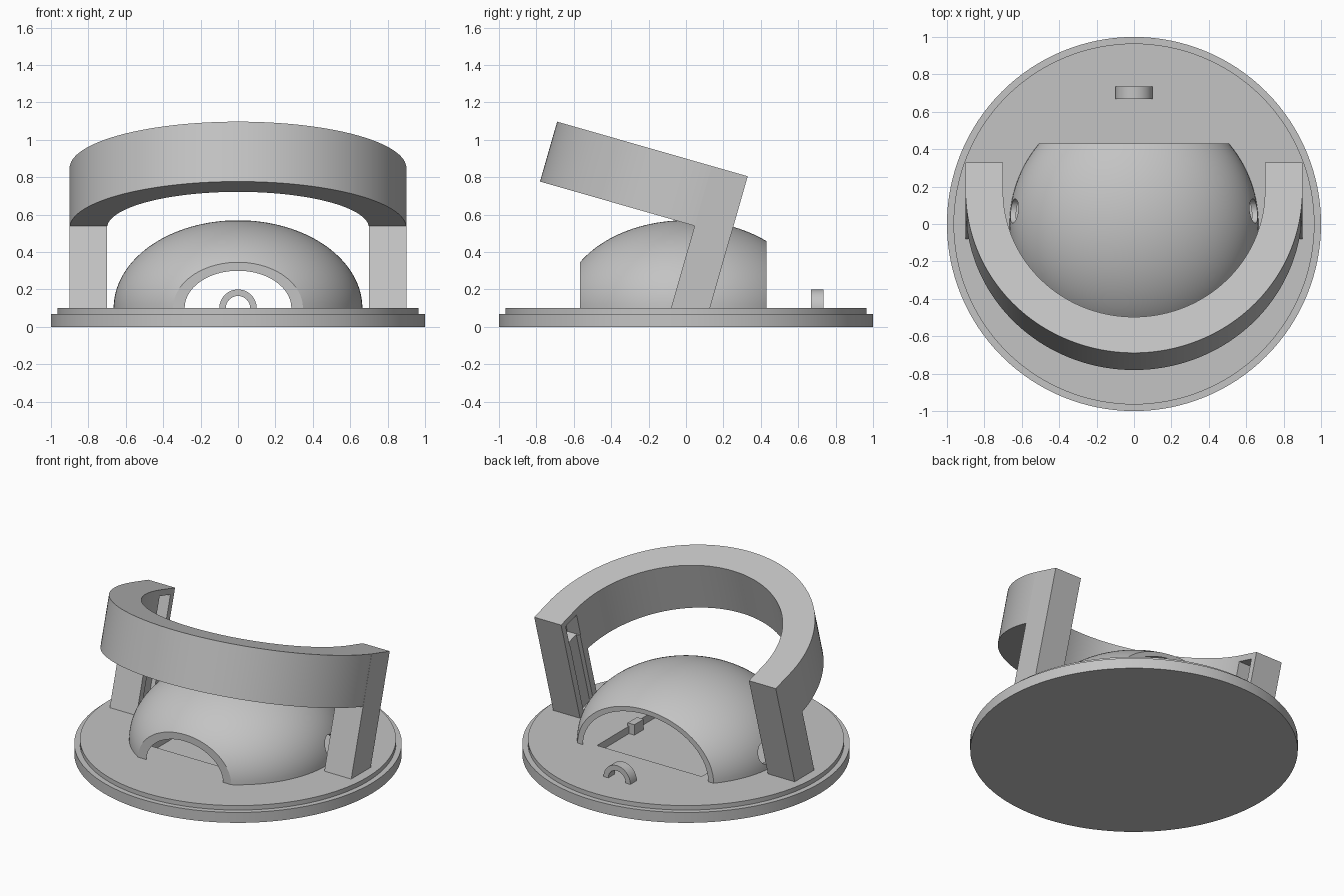
import bpy, bmesh
from math import sin, cos, pi, radians
from mathutils import Matrix, Vector

if "Cube" in bpy.data.objects:
    bpy.data.objects.remove(bpy.data.objects["Cube"])

grey = bpy.data.materials.new("plain grey")
grey.use_nodes = True
grey.diffuse_color = (0.55, 0.55, 0.55, 1)
grey.node_tree.nodes["Principled BSDF"].inputs["Base Color"].default_value = (0.55, 0.55, 0.55, 1)


def finish(name, bm, matrix=None):
    bmesh.ops.recalc_face_normals(bm, faces=bm.faces[:])
    mesh = bpy.data.meshes.new(name)
    bm.to_mesh(mesh)
    bm.free()
    mesh.materials.append(grey)
    ob = bpy.data.objects.new(name, mesh)
    bpy.context.collection.objects.link(ob)
    if matrix:
        ob.matrix_world = matrix
    return ob


def box(name, lo, hi, matrix=None):
    bm = bmesh.new()
    bmesh.ops.create_cube(bm, size=1)
    for v in bm.verts:
        v.co = Vector([a + (b - a) * (c + 0.5) for a, b, c in zip(lo, hi, v.co)])
    return finish(name, bm, matrix)


def lathe(name, profile, steps=128):
    bm = bmesh.new()
    verts = [bm.verts.new((r, 0, z)) for r, z in profile]
    edges = [bm.edges.new(pair) for pair in zip(verts, verts[1:])]
    bmesh.ops.spin(bm, geom=verts + edges, cent=(0, 0, 0), axis=(0, 0, 1),
                   angle=2 * pi, steps=steps, use_merge=True)
    bmesh.ops.remove_doubles(bm, verts=bm.verts[:], dist=1e-5)
    return finish(name, bm)


def half_ring(name, outer, inner, depth, matrix, steps):
    """Half ring over +y in its own xy plane, extruded along z."""
    bm = bmesh.new()
    arc = [pi * i / steps for i in range(steps + 1)]
    points = [(outer * cos(a), outer * sin(a), 0) for a in arc]
    points += [(inner * cos(a), inner * sin(a), 0) for a in reversed(arc)]
    face = bm.faces.new([bm.verts.new(p) for p in points])
    new = bmesh.ops.extrude_face_region(bm, geom=[face])["geom"]
    bmesh.ops.translate(bm, verts=[v for v in new if isinstance(v, bmesh.types.BMVert)],
                        vec=(0, 0, depth))
    return finish(name, bm, matrix)


def combine(ob, other, operation):
    bpy.context.view_layer.update()
    mod = ob.modifiers.new("combine", "BOOLEAN")
    mod.operation, mod.solver, mod.object = operation, "EXACT", other
    bpy.context.view_layer.objects.active = ob
    bpy.ops.object.modifier_apply(modifier=mod.name)
    bpy.data.objects.remove(other)


# Stepped round base with a square recess under the dome
base = lathe("base", [(0, 0), (1, 0), (1, 0.07), (0.965, 0.07), (0.965, 0.1), (0, 0.1)])
combine(base, box("recess_cutter", (-0.39, -0.39, 0.05), (0.39, 0.39, 0.2)), "DIFFERENCE")

# Hollow flattened dome, sliced at front and back, with a round hole on each side
quarter = [pi / 2 * i / 32 for i in range(33)]
shell = [(0.665 * cos(a), 0.1 + 0.47 * sin(a)) for a in quarter[:-1]] + [(0, 0.57)]
shell += [(0, 0.545)] + [(0.635 * cos(a), 0.1 + 0.445 * sin(a)) for a in quarter[-2::-1]]
dome = lathe("dome", shell + shell[:1])
combine(dome, box("front_cutter", (-1, -1, 0), (1, -0.567, 1)), "DIFFERENCE")
combine(dome, box("back_cutter", (-1, 0.43, 0), (1, 1, 1)), "DIFFERENCE")
bm = bmesh.new()
bmesh.ops.create_cone(bm, cap_ends=True, segments=32, radius1=0.065, radius2=0.065, depth=2)
side_axis = Matrix.Translation((0, 0.07, 0.2)) @ Matrix.Rotation(pi / 2, 4, "Y")
combine(dome, finish("hole_cutter", bm, side_axis), "DIFFERENCE")

# Tilted half-ring handle with two square legs, slotted on the inside
tilt = Matrix.Translation((0, 0.33, 0.805)) @ Matrix.Rotation(radians(-16), 4, "X")
ring_frame = tilt @ Matrix.Translation((0, -0.16, 0)) @ Matrix.Rotation(pi, 4, "X")
handle = half_ring("handle", 0.9, 0.7, 0.333, ring_frame, 96)
for side in (-1, 1):
    def span(near, far):
        return sorted((side * near, side * far))
    a, b = span(0.7, 0.9)
    combine(handle, box("leg", (a, -0.2, -0.8), (b, 0, 0), tilt), "UNION")
    a, b = span(0.6, 0.8)
    combine(handle, box("pocket", (a, -0.16, -0.2), (b, -0.04, -0.04), tilt), "DIFFERENCE")
    a, b = span(0.6, 0.73)
    combine(handle, box("groove", (a, -0.155, -0.72), (b, -0.045, -0.19), tilt), "DIFFERENCE")

# Small loop behind the dome
upright = Matrix.Translation((0, 0.735, 0.1)) @ Matrix.Rotation(pi / 2, 4, "X")
loop = half_ring("back_loop", 0.1, 0.065, 0.068, upright, 32)

# Small lug on the edge of the recess
lug = box("inner_lug", (0.35, -0.05, 0.05), (0.4, 0.05, 0.12))

for ob in (base, dome, handle, loop, lug):
    bpy.ops.object.select_all(action="DESELECT")
    ob.select_set(True)
    bpy.context.view_layer.objects.active = ob
    bpy.ops.object.shade_smooth_by_angle(angle=radians(30))
